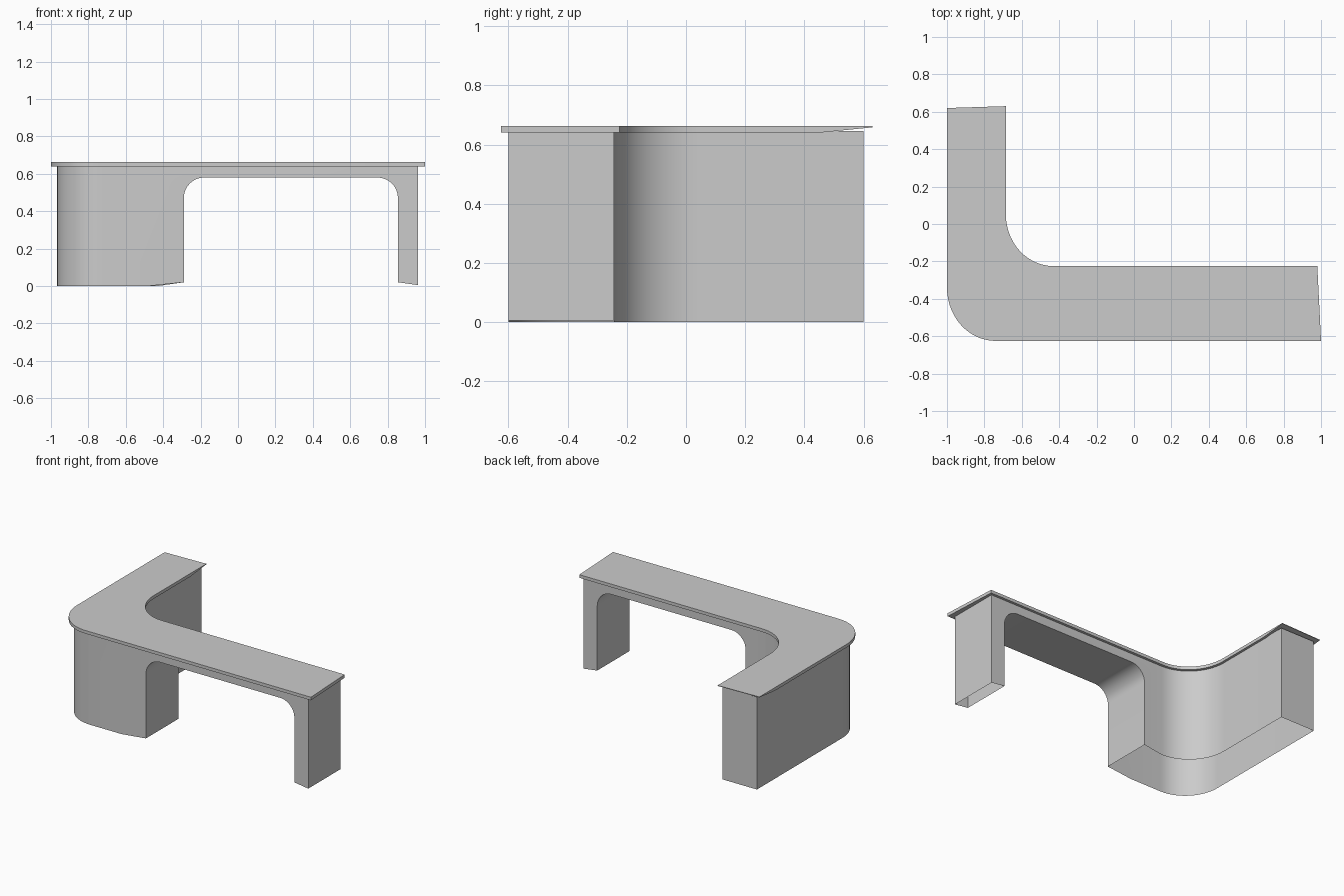
import bpy, bmesh
from math import cos, sin, pi

if "Cube" in bpy.data.objects:
    bpy.data.objects.remove(bpy.data.objects["Cube"])


def arc(cx, cy, rx, ry, a0, a1, n=14):
    pts = []
    for i in range(n + 1):
        a = (a0 + (a1 - a0) * i / n) * pi / 180
        pts.append((cx + rx * cos(a), cy + ry * sin(a)))
    return pts


def finish(name, bm):
    bmesh.ops.remove_doubles(bm, verts=bm.verts[:], dist=0.0005)
    bmesh.ops.recalc_face_normals(bm, faces=bm.faces[:])
    mesh = bpy.data.meshes.new(name)
    bm.to_mesh(mesh)
    bm.free()
    obj = bpy.data.objects.new(name, mesh)
    bpy.context.collection.objects.link(obj)
    bpy.context.view_layer.objects.active = obj
    obj.select_set(True)
    bpy.ops.object.shade_smooth_by_angle(angle=pi / 6)
    obj.select_set(False)


def face(bm, pts):
    bm.faces.new([bm.verts.new(p) for p in pts])


# Desktop: L-shaped slab with rounded corners, thinning at the back end
outline = (arc(-0.74, -0.34, 0.26, 0.285, 180, 270)
           + [(1.0, -0.625), (0.98, -0.225)]
           + arc(-0.43, 0.05, 0.255, 0.275, 270, 180)
           + [(-0.685, 0.45), (-0.685, 0.63), (-1.0, 0.62), (-1.0, 0.45)])
bm = bmesh.new()
low = [bm.verts.new((x, y, 0.658 if y > 0.5 else 0.64)) for x, y in outline]
high = [bm.verts.new((x, y, 0.662)) for x, y in outline]
n = len(outline)
for i in range(n):
    j = (i + 1) % n
    bm.faces.new((low[i], low[j], high[j], high[i]))
bm.faces.new(high)
# underside split at the start of the taper
bm.faces.new([low[n - 1]] + low[:n - 3])
bm.faces.new((low[n - 4], low[n - 3], low[n - 2], low[n - 1]))
finish("desktop", bm)

# Base: open-bottomed shell of thin walls under the desktop
TOP, FRONT, BACK, LEFT, RIGHT = 0.645, -0.6, -0.243, -0.967, 0.962
bm = bmesh.new()
outer = arc(-0.72, -0.34, -LEFT - 0.72, 0.26, 270, 180)
inner = arc(-0.43, 0.04, 0.272, 0.04 - BACK, 180, 270)
wall = outer + [(LEFT, 0.6), (-0.702, 0.6)] + inner
for (x0, y0), (x1, y1) in zip(wall, wall[1:]):
    face(bm, [(x0, y0, 0), (x1, y1, 0), (x1, y1, TOP), (x0, y0, TOP)])

# Arched knee opening, cut in the front and back walls
arch = ([(-0.29, 0.02)] + arc(-0.18, 0.47, 0.11, 0.11, 180, 90, 10)
        + arc(0.745, 0.47, 0.11, 0.11, 90, 0, 10) + [(0.855, 0.02)])
for y, start in ((FRONT, outer[0][0]), (BACK, inner[-1][0])):
    prof = [(start, 0)]
    if start < -0.48:
        prof.append((-0.48, 0))
    prof += arch + [(RIGHT, 0.005), (RIGHT, TOP), (start, TOP)]
    face(bm, [(x, y, z) for x, z in prof])

# Tunnel lining of the knee opening and the right end wall
strip = list(zip(arch, arch[1:])) + [((RIGHT, 0.005), (RIGHT, TOP))]
for (x0, z0), (x1, z1) in strip:
    face(bm, [(x0, FRONT, z0), (x1, FRONT, z1), (x1, BACK, z1), (x0, BACK, z0)])
finish("desk_base", bm)
